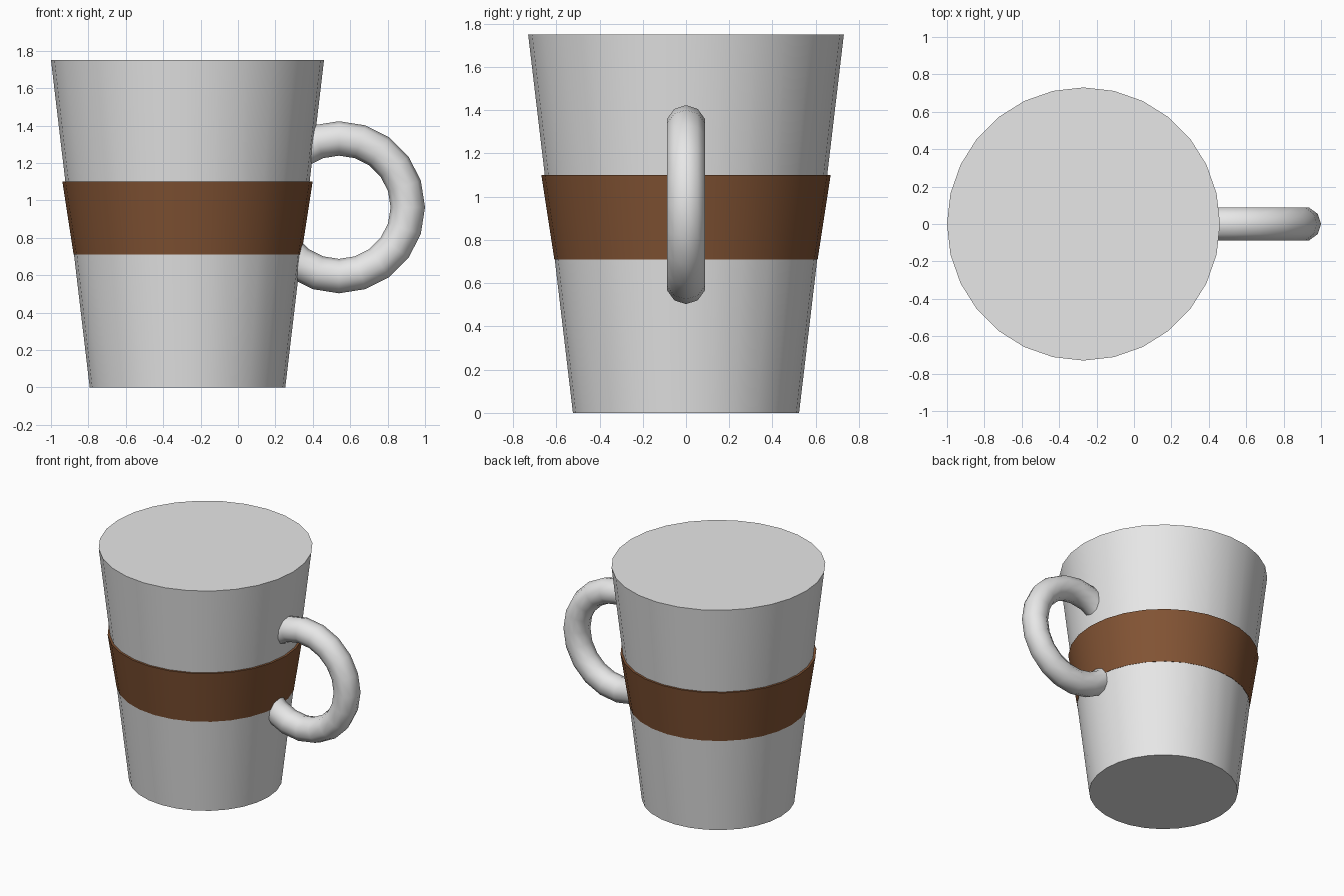
import bpy
import math

if "Cube" in bpy.data.objects:
    bpy.data.objects.remove(bpy.data.objects["Cube"], do_unlink=True)

CUP_X = -0.27
SIDES = 28


def make_material(name, rgb):
    mat = bpy.data.materials.new(name)
    mat.use_nodes = True
    color = (*rgb, 1.0)
    mat.diffuse_color = color
    mat.node_tree.nodes["Principled BSDF"].inputs["Base Color"].default_value = color
    return mat


def finish(name, mat, angle):
    obj = bpy.context.object
    obj.name = obj.data.name = name
    obj.data.materials.append(mat)
    bpy.ops.object.shade_smooth_by_angle(angle=math.radians(angle))
    return obj


def tapered_cylinder(name, mat, r_bottom, r_top, z_bottom, z_top):
    bpy.ops.mesh.primitive_cone_add(
        vertices=SIDES, radius1=r_bottom, radius2=r_top, depth=z_top - z_bottom,
        location=(CUP_X, 0, (z_bottom + z_top) / 2))
    return finish(name, mat, 40)


white = make_material("off_white", (0.8, 0.8, 0.8))
brown = make_material("brown", (0.223, 0.087, 0.034))

# Solid tapered body with closed top and bottom
tapered_cylinder("cup_body", white, 0.523, 0.73, 0, 1.75)

# Sleeve that flares slightly away from the body
tapered_cylinder("sleeve_band", brown, 0.609, 0.669, 0.71, 1.1)

# Ring handle, partly sunk into the body
bpy.ops.mesh.primitive_torus_add(
    major_segments=20, minor_segments=10, major_radius=0.368, minor_radius=0.092,
    location=(0.54, 0, 0.963), rotation=(math.pi / 2, 0, 0))
finish("handle", white, 60)
